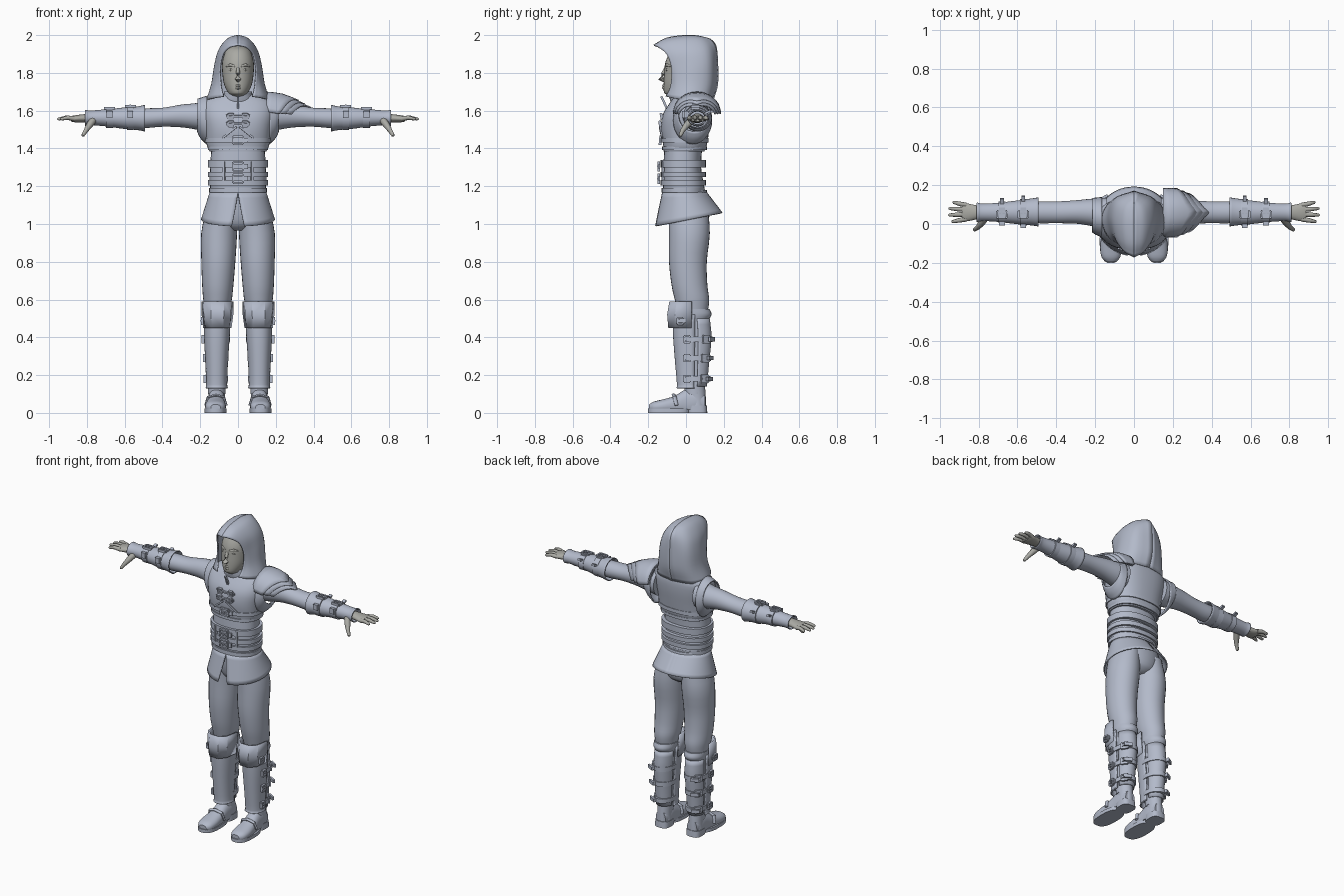
import bpy, bmesh, math
from mathutils import Vector, Matrix, Euler


def material(name, rgb):
    m = bpy.data.materials.new(name)
    m.diffuse_color = (*rgb, 1)
    return m


CLOTH = material("blue_grey_cloth", (0.45, 0.49, 0.59))
SKIN = material("grey_skin", (0.40, 0.40, 0.37))


def finish(name, bm, mat=CLOTH, mirror=False, thick=0, angle=40):
    bmesh.ops.recalc_face_normals(bm, faces=bm.faces)
    me = bpy.data.meshes.new(name)
    bm.to_mesh(me)
    bm.free()
    ob = bpy.data.objects.new(name, me)
    bpy.context.collection.objects.link(ob)
    me.materials.append(mat)
    if thick:
        s = ob.modifiers.new("thickness", 'SOLIDIFY')
        s.thickness, s.offset = thick, 0
    if mirror:
        ob.modifiers.new("mirror", 'MIRROR').use_clip = True
    bpy.ops.object.select_all(action='DESELECT')
    ob.select_set(True)
    bpy.context.view_layer.objects.active = ob
    bpy.ops.object.shade_smooth_by_angle(angle=math.radians(angle))
    return ob


def spline(pts, steps):
    """Smooth curve through points of any dimension."""
    p = [Vector(q) for q in pts]
    p = [p[0] * 2 - p[1]] + p + [p[-1] * 2 - p[-2]]
    out = []
    for i in range(1, len(p) - 2):
        a, b, c, d = p[i - 1:i + 3]
        for k in range(steps):
            t = k / steps
            out.append((b * 2 + (c - a) * t + (a * 2 - b * 5 + c * 4 - d) * t**2
                        + (b * 3 - a - c * 3 + d) * t**3) / 2)
    return out + [p[-2]]


def skin_rows(bm, rows, closed, caps=False):
    vs = [[bm.verts.new(q) for q in r] for r in rows]
    n = len(vs[0])
    for r, s in zip(vs, vs[1:]):
        for i in range(n if closed else n - 1):
            j = (i + 1) % n
            bm.faces.new((r[i], r[j], s[j], s[i]))
    if caps:
        bm.faces.new(vs[0])
        bm.faces.new(vs[-1])


def loft(name, rings, axis='z', n=28, steps=3, power=2.0, arc=None, floor=None, caps=True, **kw):
    """Rings are (position on axis, centre u, centre v, radius u, radius v)."""
    rows = []
    for t, u, v, a, b in (spline(rings, steps) if steps > 1 else rings):
        row = []
        for i in range(n + 1 if arc else n):
            w = math.radians(arc[0] + (arc[1] - arc[0]) * i / n) if arc else math.tau * i / n
            c, s = math.cos(w), math.sin(w)
            p = u + a * math.copysign(abs(c) ** (2 / power), c)
            q = v + b * math.copysign(abs(s) ** (2 / power), s)
            if floor is not None:
                q = max(q, floor)
            row.append({'z': (p, q, t), 'x': (t, p, q), 'y': (p, t, q)}[axis])
        rows.append(row)
    bm = bmesh.new()
    skin_rows(bm, rows, not arc, caps and not arc)
    return finish(name, bm, **kw)


def band(name, t, u, v, a, b, half, axis='z', out=0.008, **kw):
    """Raised strap round an oval section."""
    loft(name, [(t - half, u, v, a, b), (t - half, u, v, a + out, b + out),
                (t + half, u, v, a + out, b + out), (t + half, u, v, a, b)], axis, steps=1, **kw)


def patch(name, rows, steps=4, **kw):
    """Smooth sheet through a small grid of control points."""
    rows = [spline(r, steps) for r in rows]
    cols = [spline(c, steps) for c in zip(*rows)]
    bm = bmesh.new()
    skin_rows(bm, cols, False)
    return finish(name, bm, **kw)


def tube(name, pts, radii, n=10, flat=1.0, **kw):
    rows, pts = [], [Vector(p) for p in pts]
    for i, p in enumerate(pts):
        d = pts[min(i + 1, len(pts) - 1)] - pts[max(i - 1, 0)]
        q = d.to_track_quat('Z', 'Y')
        rows.append([p + q @ Vector((radii[i] * math.cos(math.tau * k / n),
                                     radii[i] * flat * math.sin(math.tau * k / n), 0)) for k in range(n)])
    bm = bmesh.new()
    skin_rows(bm, rows, True, True)
    return finish(name, bm, **kw)


def blocks(name, parts, **kw):
    """Boxes given as (centre, size, rotation in degrees)."""
    bm = bmesh.new()
    for c, s, r in parts:
        m = Matrix.LocRotScale(Vector(c), Euler([math.radians(k) for k in r]), Vector(s))
        bmesh.ops.create_cube(bm, size=1, matrix=m)
    return finish(name, bm, angle=30, **kw)


def buckle(name, c, w, h, rot, **kw):
    """Rectangular frame with a tongue; lies in local xz and faces local -y."""
    m = Euler([math.radians(k) for k in rot]).to_matrix()
    b = 0.009
    spec = [((w / 2, 0, 0), (b, .014, h)), ((-w / 2, 0, 0), (b, .014, h)),
            ((0, 0, h / 2), (w, .014, b)), ((0, 0, -h / 2), (w, .014, b)),
            ((0, -.003, 0), (w, .009, b * .8)), ((w * .2, .004, 0), (w * 1.5, .008, h * .6))]
    blocks(name, [(Vector(c) + m @ Vector(o), s, rot) for o, s in spec], **kw)


# Head and face
loft("head", [(1.63, 0, .02, .05, .05), (1.68, 0, -.02, .05, .075), (1.695, 0, -.04, .054, .076),
              (1.74, 0, -.03, .074, .088), (1.80, 0, -.015, .083, .1), (1.86, 0, -.01, .083, .098),
              (1.92, 0, 0, .062, .075), (1.945, 0, .01, .02, .025)], mat=SKIN)
tube("nose", [(0, -.106, 1.828), (0, -.122, 1.795), (0, -.132, 1.768), (0, -.115, 1.757)],
     [.008, .011, .017, .008], mat=SKIN)
for nm, z, r in (("upper_lip", 1.732, .008), ("lower_lip", 1.721, .009)):
    tube(nm, [(-.026, -.107, z - .002), (0, -.118, z), (.026, -.107, z - .002)], [.002, r, .002], mat=SKIN)
tube("brow", [(.014, -.108, 1.835), (.04, -.1, 1.842), (.066, -.072, 1.832)], [.005, .008, .003],
     mat=SKIN, mirror=True)
tube("eyelid", [(.018, -.104, 1.815), (.036, -.1, 1.817), (.055, -.085, 1.814)], [.002, .008, .002],
     mat=SKIN, mirror=True)
loft("neck_collar", [(1.64, 0, .015, .10, .09), (1.675, 0, .0, .075, .085), (1.70, 0, -.005, .07, .08)],
     caps=False, thick=.008)

# Hood: half sheet from front rim to back seam, drawn up to a ridge
patch("hood", [
    [(.075, -.105, 1.675), (.135, -.06, 1.665), (.165, .03, 1.655), (.12, .11, 1.65), (0, .14, 1.65)],
    [(.088, -.08, 1.73), (.118, -.045, 1.74), (.138, .035, 1.74), (.105, .125, 1.74), (0, .166, 1.74)],
    [(.094, -.075, 1.82), (.108, -.04, 1.83), (.122, .04, 1.84), (.095, .125, 1.85), (0, .166, 1.86)],
    [(.08, -.1, 1.895), (.092, -.055, 1.91), (.1, .03, 1.92), (.078, .11, 1.925), (0, .158, 1.94)],
    [(.045, -.145, 1.935), (.05, -.09, 1.963), (.055, 0, 1.978), (.045, .08, 1.978), (0, .135, 1.972)],
    [(0, -.17, 1.946), (0, -.1, 1.983), (0, 0, 1.997), (0, .06, 1.994), (0, .115, 1.982)]],
    mirror=True, thick=.008, angle=60)

# Torso, jacket and skirt
loft("waist", [(1.14, 0, -.005, .142, .112), (1.22, 0, -.015, .15, .108), (1.3, 0, -.02, .147, .1),
               (1.40, 0, -.015, .142, .1)], power=2.3)
loft("jacket", [(1.385, 0, -.01, .150, .108), (1.42, 0, -.005, .166, .116), (1.5, 0, -.005, .176, .128),
                (1.58, 0, .005, .19, .128), (1.645, 0, .025, .185, .108), (1.68, 0, .03, .125, .085),
                (1.69, 0, .03, .06, .05)], power=2.4, n=40)
loft("hips", [(1.18, 0, 0, .14, .11), (1.08, 0, .01, .165, .115), (1.0, 0, .015, .13, .1),
              (.965, 0, .015, .05, .06)])
rows = []
for t in (0, .35, .7, 1):
    row = []
    for i in range(13):
        w = math.radians(-90 + 10 * t + (180 - 10 * t) * i / 12)
        s = math.sin(w)
        row.append((max((.146 + .046 * t) * math.cos(w), 0), -.008 + .022 * t + (.114 + .062 * t) * s,
                    1.168 - t * (.145 - .035 * s)))
    rows.append(row)
patch("skirt", rows, steps=2, mirror=True, thick=.008)
for i, (z, a, h) in enumerate(((1.318, .152, .02), (1.262, .152, .014), (1.218, .152, .014), (1.178, .146, .012))):
    band(f"waist_belt_{i}", z, 0, -.015, a, a - .04, h, power=2.3)
band("jacket_hem", 1.40, 0, -.008, .152, .11, .009, power=2.4)
for z in (1.305, 1.24):
    buckle("waist_buckle", (0, -.145, z), .055, .045, (0, 0, 0))
blocks("belt_loops", [((.075, -.122, 1.28), (.012, .014, .10), (0, 0, 18)),
                      ((-.075, -.122, 1.28), (.012, .014, .10), (0, 0, -18))])

# Chest clasps, seam and straps
buckle("chest_buckle", (0, -.136, 1.443), .055, .04, (-5, 0, 0))
band("chest_strap", 1.443, 0, -.006, .168, .12, .012, out=.006, power=2.4)
for z, y in ((1.53, -.137), (1.57, -.13)):
    buckle("chest_clasp", (.038, y, z), .026, .026, (10, 0, 0), mirror=True)
    blocks("clasp_bar", [((0, y - .002, z), (.07, .01, .012), (10, 0, 0))])
blocks("chest_seam", [((0, -.112, 1.635), (.012, .012, .09), (25, 0, 0)),
                      ((.045, -.133, 1.485), (.095, .008, .01), (0, 38, 10))], mirror=True)

# Arms with bracers
loft("sleeve", [(.14, .055, 1.57, .08, .085), (.22, .06, 1.57, .07, .07), (.30, .062, 1.572, .06, .06),
                (.4, .06, 1.565, .056, .05), (.5, .06, 1.56, .056, .052), (.6, .06, 1.56, .05, .045)],
     axis='x', mirror=True)
loft("armhole_trim", [(.165, .035, 1.55, .10, .125), (.195, .04, 1.56, .092, .105), (.213, .045, 1.575, .085, .085)],
     axis='x', caps=False, mirror=True, thick=.008)
loft("bracer", [(.492, .062, 1.56, .072, .068), (.53, .062, 1.56, .066, .06), (.6, .06, 1.56, .058, .054),
                (.7, .06, 1.562, .046, .042), (.78, .06, 1.562, .042, .036), (.81, .06, 1.562, .048, .04)],
     axis='x', caps=False, mirror=True, thick=.006)
for x, r in ((.57, .06), (.68, .048)):
    band("bracer_strap", x, .06, 1.561, r, r - .004, .018, axis='x', mirror=True)
    buckle("bracer_buckle", (x, .05, 1.564 + r), .036, .05, (-90, 0, 90), mirror=True)
    blocks("strap_end", [((x, .06 + r, 1.59), (.02, .05, .012), (20, 0, 0)),
                         ((x, .0 + .05 - r, 1.58), (.03, .02, .035), (0, 0, 0))], mirror=True)

# Hands
loft("palm", [(.76, .06, 1.56, .03, .026), (.81, .06, 1.56, .036, .022), (.86, .06, 1.557, .046, .019),
              (.885, .062, 1.557, .044, .014)], axis='x', mirror=True, mat=SKIN)
for i, (y0, y1, x) in enumerate(((.025, .012, .94), (.05, .046, .957), (.074, .08, .955), (.097, .112, .935))):
    tube(f"finger_{i}", [(.865, y0, 1.557), ((.865 + x) / 2, (y0 + y1) / 2, 1.563), (x - .006, y1, 1.556),
                         (x, y1, 1.555)], [.013, .0115, .008, .003], mirror=True, mat=SKIN)
tube("thumb", [(.765, .035, 1.553), (.785, .005, 1.525), (.805, -.018, 1.495), (.822, -.03, 1.468), (.825, -.032, 1.464)],
     [.02, .018, .0125, .009, .003], mirror=True, mat=SKIN)

# Layered shoulder guard on one arm
for k in range(3):
    rows = []
    for i in range(9):
        w = math.radians(-85 + 170 * i / 8)
        f = abs(i - 4) / 4
        tip = .385 - .032 * k - .10 * f
        row = []
        for t in (0, .5, 1):
            x = .15 + (tip - .15) * t
            r = .096 + .008 * k - .32 * max(x - .22, 0) * (1 - .5 * f)
            row.append((x, .058 + (r + .012) * math.sin(w), 1.585 - .012 * t + r * math.cos(w)))
        rows.append(row)
    patch(f"shoulder_guard_{k}", rows, steps=2, thick=.008)

# Legs
loft("trouser_leg", [(1.08, .085, .012, .082, .105), (.95, .1, .018, .095, .108), (.8, .104, .01, .09, .1),
                     (.68, .107, .018, .083, .095), (.61, .108, .03, .077, .092), (.565, .109, .035, .07, .085),
                     (.5, .11, .04, .062, .07), (.4, .112, .045, .06, .076), (.25, .113, .042, .05, .06),
                     (.1, .113, .045, .046, .052)], mirror=True)
loft("knee_fold", [(.49, .109, .045, .06, .072), (.52, .109, .047, .068, .088), (.55, .109, .04, .07, .085)],
     mirror=True)
loft("greave", [(.13, .113, .03, .056, .078), (.15, .113, .03, .052, .074), (.27, .113, .03, .056, .084),
                (.4, .112, .03, .064, .094), (.52, .11, .03, .068, .098)], arc=(172, 368), n=20, power=2.3,
     mirror=True, thick=.008)
loft("calf_guard", [(.14, .113, .05, .05, .058), (.27, .113, .05, .055, .07), (.4, .112, .05, .06, .082),
                    (.5, .11, .045, .06, .078)], arc=(10, 170), n=16, mirror=True, thick=.006)
loft("knee_guard", [(.45, .109, .03, .07, .124), (.52, .109, .03, .079, .13), (.59, .109, .03, .08, .118)],
     arc=(180, 360), n=5, steps=1, power=2.6, mirror=True, thick=.01, angle=20)

# Shin straps and buckles
for z, r in ((.18, .056), (.29, .06), (.39, .066)):
    band("shin_strap", z, .113, .045, r - .004, r + .02, .014, mirror=True)
    buckle("shin_buckle", (.113 + r + .006, .005, z), .032, .034, (0, 0, 90), mirror=True)
    buckle("calf_buckle", (.113 + r * .75, .045 + r * .95, z), .04, .036, (0, 0, 125), mirror=True)
    blocks("strap_tip", [((.125 + r * .5, .06 + r * 1.15, z), (.05, .012, .022), (0, 0, 150))], mirror=True)
buckle("knee_buckle", (.19, -.03, .487), .03, .032, (0, 0, 90), mirror=True)

# Boots
loft("boot_ankle", [(.03, .113, .057, .046, .05), (.08, .113, .055, .043, .05), (.15, .113, .045, .047, .055)],
     mirror=True)
loft("boot_foot", [(.1, .113, .05, .035, .05), (.05, .113, .055, .045, .07), (0, .114, .05, .046, .075),
                   (-.06, .117, .04, .05, .05), (-.12, .119, .034, .055, .038), (-.17, .119, .03, .048, .03),
                   (-.195, .118, .027, .026, .018)], axis='y', floor=.018, power=2.3, mirror=True)
loft("boot_sole", [(0, .119, -.09, .058, .112), (.022, .119, -.09, .058, .112)], steps=1, power=2.6, mirror=True)
loft("boot_heel", [(0, .113, .06, .048, .053), (.04, .113, .058, .048, .052)], steps=1, power=3, mirror=True)
tube("boot_strap", [(.064, -.05, .04), (.075, -.06, .083), (.117, -.065, .095), (.158, -.06, .083), (.17, -.05, .04)],
     [.011] * 5, flat=.7, mirror=True)
